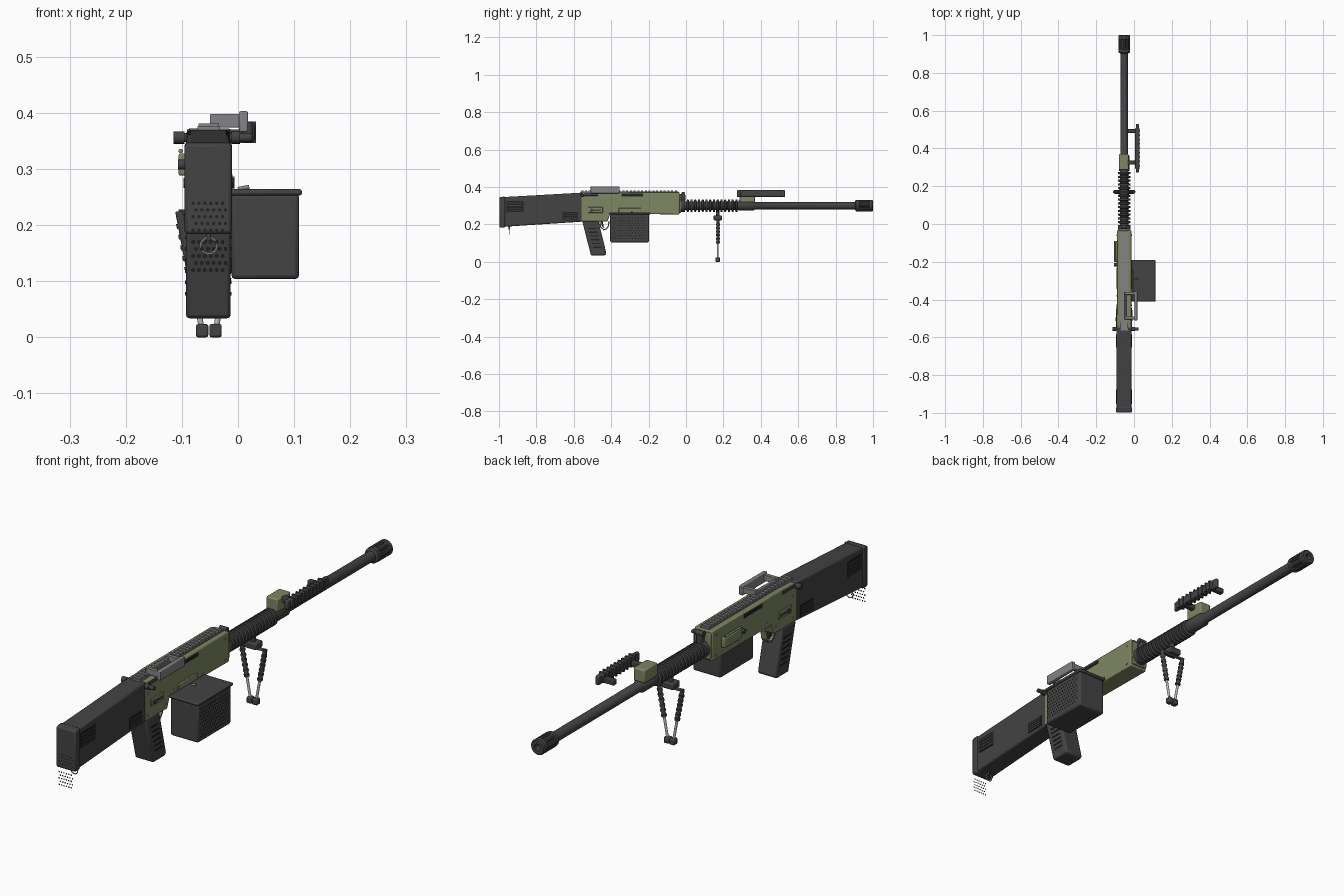
import bpy, bmesh, math
from mathutils import Vector

if "Cube" in bpy.data.objects:
    bpy.data.objects.remove(bpy.data.objects["Cube"])


def material(name, r, g, b):
    m = bpy.data.materials.new(name)
    m.use_nodes = True
    m.diffuse_color = (r, g, b, 1)
    m.node_tree.nodes["Principled BSDF"].inputs["Base Color"].default_value = (r, g, b, 1)
    return m


CHARCOAL = material("charcoal", .056, .056, .056)
BLACK = material("black", .016, .016, .016)
OLIVE = material("olive green", .21, .24, .125)
GREY = material("mid grey", .23, .23, .24)
SILVER = material("silver", .5, .5, .5)
CX, CZ = -.052, .30  # barrel axis


def finish(name, bm, mat, bevel=0, smooth=False):
    bmesh.ops.recalc_face_normals(bm, faces=bm.faces)
    me = bpy.data.meshes.new(name)
    bm.to_mesh(me)
    bm.free()
    me.materials.append(mat)
    ob = bpy.data.objects.new(name, me)
    bpy.context.collection.objects.link(ob)
    if bevel:
        mod = ob.modifiers.new("bevel", "BEVEL")
        mod.width, mod.segments, mod.limit_method = bevel, 2, "ANGLE"
    if smooth or bevel:
        bpy.ops.object.select_all(action="DESELECT")
        ob.select_set(True)
        bpy.context.view_layer.objects.active = ob
        bpy.ops.object.shade_smooth_by_angle(angle=math.radians(35))
    return ob


def prism(name, profile, x0, x1, mat, bevel=0):
    """Side profile of (y, z) points stretched from x0 to x1."""
    bm = bmesh.new()
    face = bm.faces.new([bm.verts.new((x0, y, z)) for y, z in profile])
    ext = bmesh.ops.extrude_face_region(bm, geom=[face])["geom"]
    bmesh.ops.translate(bm, vec=(x1 - x0, 0, 0),
                        verts=[v for v in ext if isinstance(v, bmesh.types.BMVert)])
    return finish(name, bm, mat, bevel)


def block(name, x, y, z, mat, bevel=0):
    return prism(name, [(y[0], z[0]), (y[1], z[0]), (y[1], z[1]), (y[0], z[1])],
                 x[0], x[1], mat, bevel)


def rod(name, a, b, r, mat, sides=16):
    a, b = Vector(a), Vector(b)
    bm = bmesh.new()
    bmesh.ops.create_cone(bm, cap_ends=True, segments=sides, radius1=r, radius2=r,
                          depth=(b - a).length)
    bm.transform((b - a).to_track_quat("Z", "Y").to_matrix().to_4x4())
    bmesh.ops.translate(bm, vec=(a + b) / 2, verts=bm.verts)
    return finish(name, bm, mat, smooth=True)


def lathe(name, profile, mat, sides=24):
    """Spin (y, radius) points round the barrel axis."""
    bm = bmesh.new()
    vs = [bm.verts.new((CX + r, y, CZ)) for y, r in profile]
    es = [bm.edges.new(p) for p in zip(vs, vs[1:])]
    bmesh.ops.spin(bm, geom=vs + es, cent=(CX, 0, CZ), axis=(0, 1, 0),
                   angle=math.tau, steps=sides)
    bmesh.ops.remove_doubles(bm, verts=bm.verts, dist=1e-5)
    return finish(name, bm, mat, smooth=True)


def dots(name, origin, u, v, nu, nv, r, mat):
    """Staggered grid of small flat round holes."""
    o, u, v = Vector(origin), Vector(u), Vector(v)
    bm = bmesh.new()
    for j in range(nv):
        for i in range(nu):
            c = o + u * (i + .5 * (j % 2)) + v * j
            bm.faces.new([bm.verts.new(c + r * (math.cos(k * math.pi / 4) * u.normalized()
                          + math.sin(k * math.pi / 4) * v.normalized())) for k in range(8)])
    return finish(name, bm, mat)


# Stock with butt pad, vents, hole pattern and sling ring
prism("stock", [(-.975, .187), (-.55, .215), (-.55, .37), (-.975, .346)], -.092, -.014, CHARCOAL, .007)
prism("butt_pad", [(-.998, .184), (-.967, .184), (-.967, .349), (-.998, .345)], -.095, -.011, CHARCOAL, .006)
for side, x in (("left", -.0137), ("right", -.0923)):
    for part, y0, z0, w, h in (("rear", -.96, .265, .09, .06), ("front", -.66, .222, .08, .045)):
        block(f"{part}_vent_{side}", (x - .001, x + .001), (y0, y0 + w), (z0, z0 + h), BLACK)
        for i in range(4):
            z = z0 + h * (i + .6) / 4.4
            block(f"{part}_vent_slat_{side}", (x - .002, x + .002), (y0 + .006, y0 + w - .006),
                  (z - .002, z + .002), CHARCOAL)
dots("butt_holes", (-.08, -.9995, .191), (.0105, 0, 0), (0, 0, .012), 6, 5, .0032, BLACK)
dots("lower_holes", (-.08, -.9995, .12), (.0105, 0, 0), (0, 0, .0125), 6, 5, .0032, BLACK)
bpy.ops.mesh.primitive_torus_add(major_radius=.0145, minor_radius=.0022, major_segments=24,
                                 minor_segments=8, location=(CX, -.945, .163),
                                 rotation=(math.pi / 2, 0, 0))
ring = bpy.context.object
ring.name = "sling_ring"
ring.data.materials.append(SILVER)
rod("sling_ring_stud", (CX, -.945, .172), (CX, -.945, .195), .004, CHARCOAL)

# Receiver
prism("receiver", [(-.56, .215), (-.42, .215), (-.405, .257), (-.035, .253), (-.035, .372),
                   (-.47, .372), (-.56, .365)], -.091, -.013, OLIVE, .004)
block("receiver_front_plate", (-.086, -.018), (-.04, -.026), (.262, .362), OLIVE, .003)
block("top_rail", (-.072, -.032), (-.565, -.04), (.368, .376), GREY)
for i in range(26):
    y = -.56 + i * .02
    block("rail_tooth", (-.07, -.034), (y, y + .011), (.375, .381), GREY)
for side, x in (("left", -.013), ("right", -.091)):
    block(f"ejection_slot_{side}", (x - .002, x + .002), (-.345, -.23), (.35, .364), BLACK)
    block(f"rear_slot_{side}", (x - .003, x + .003), (-.55, -.47), (.352, .365), CHARCOAL, .002)
    block(f"selector_plate_{side}", (x - .003, x + .003), (-.525, -.445), (.262, .292), OLIVE, .002)
    rod(f"selector_{side}", (x - .006, -.505, .275), (x + .006, -.505, .275), .009, CHARCOAL)
    block(f"selector_lever_{side}", (x - .005, x + .005), (-.505, -.455), (.271, .279), CHARCOAL)
    for y, z in ((-.06, .27), (-.06, .35), (-.2, .27), (-.38, .275), (-.43, .24), (-.54, .235), (-.54, .32)):
        rod(f"rivet_{side}", (x - .002, y, z), (x + .002, y, z), .0045, GREY, 10)
block("side_cover", (-.106, -.09), (-.2, -.09), (.288, .328), OLIVE, .004)
rod("side_cover_hinge", (-.102, -.195, .332), (-.102, -.095, .332), .004, OLIVE)
rod("charging_knob", (-.107, -.215, .308), (-.09, -.215, .308), .009, CHARCOAL)
block("feed_lip", (-.014, -.006), (-.36, -.24), (.265, .287), OLIVE, .002)

# Rear cross pin with knobs
rod("cross_pin", (-.108, -.555, .356), (.025, -.555, .356), .008, CHARCOAL)
rod("pin_knob_right", (-.115, -.555, .356), (-.095, -.555, .356), .011, CHARCOAL)
rod("pin_knob_left", (-.012, -.555, .356), (.004, -.555, .356), .011, CHARCOAL)

# Open sight frame on top
for y in (-.505, -.375):
    block("sight_frame_arm", (-.05, .005), (y, y + .016), (.374, .398), GREY, .002)
block("sight_frame_side", (.002, .018), (-.51, -.355), (.366, .403), GREY, .003)
block("sight_frame_inner", (-.05, -.04), (-.505, -.36), (.376, .392), GREY, .002)

# Grip, trigger and guard
prism("grip", [(-.555, .218), (-.468, .218), (-.425, .042), (-.435, .034), (-.508, .034)],
      -.093, -.013, CHARCOAL, .007)
for side, x in (("left", -.0125), ("right", -.0935)):
    for i in range(6):
        z = .075 + i * .02
        y = -.425 - (z - .042) * .245
        block(f"grip_groove_{side}", (x - .001, x + .001), (y - .065, y - .02), (z, z + .006), BLACK)
prism("trigger", [(-.456, .218), (-.446, .218), (-.44, .19), (-.436, .18), (-.45, .19)],
      -.058, -.046, BLACK)
guard = [(-.464, .218), (-.46, .185), (-.44, .168), (-.424, .172), (-.412, .19), (-.408, .218)]
inner = [(-.457, .218), (-.454, .188), (-.438, .175), (-.427, .178), (-.418, .193), (-.415, .218)]
for i in range(5):
    prism("trigger_guard", [guard[i], guard[i + 1], inner[i + 1], inner[i]], -.065, -.039, OLIVE)

# Ammunition box
block("ammo_box", (-.012, .109), (-.405, -.198), (.104, .256), CHARCOAL, .007)
block("ammo_box_lid", (-.014, .114), (-.411, -.191), (.253, .264), CHARCOAL, .004)
rod("ammo_box_latch", (0, -.29, .264), (.02, -.29, .268), .004, GREY)
dots("ammo_box_holes", (.1125, -.392, .126), (0, .0152, 0), (0, 0, .0135), 12, 9, .0036, BLACK)

# Barrel, ribbed shroud and muzzle
shroud = [(-.03, 0), (-.03, .034), (-.005, .034), (-.005, .023)]
for i in range(14):
    y = .003 + i * .02
    shroud += [(y, .023), (y + .002, .034), (y + .011, .034), (y + .013, .023)]
lathe("barrel_shroud", shroud + [(.29, .023), (.29, 0)], CHARCOAL)
lathe("barrel", [(.28, 0), (.28, .027), (.36, .027), (.37, .02), (.93, .02), (.93, 0)], CHARCOAL)
lathe("muzzle", [(.902, .018), (.908, .03), (.925, .03), (.93, .025), (.975, .025), (.98, .031),
                 (.995, .031), (1, .027), (1, .013), (.96, .013), (.96, 0)], CHARCOAL)
for i in range(8):
    a = i * math.tau / 8
    d = Vector((math.cos(a), 0, math.sin(a))) * .025
    c = Vector((CX, 0, CZ))
    rod("muzzle_rib", c + d + Vector((0, .915, 0)), c + d + Vector((0, .99, 0)), .006, CHARCOAL, 8)
rod("bore", (CX, .959, CZ), (CX, .962, CZ), .0125, BLACK)

# Front sight post
block("sight_post", (-.064, -.04), (-.027, -.004), (.325, .36), CHARCOAL, .003)
rod("sight_post_drum", (-.068, -.015, .363), (-.036, -.015, .363), .011, CHARCOAL)

# Side carry handle on its mount
block("handle_mount", (-.079, -.029), (.287, .37), (.318, .37), OLIVE, .005)
block("handle_grip", (.006, .03), (.29, .51), (.348, .383), CHARCOAL, .006)
block("handle_core", (.01, .026), (.272, .53), (.346, .384), CHARCOAL, .006)
for i in range(9):
    y = .305 + i * .023
    block("handle_rib", (.004, .032), (y, y + .008), (.346, .385), CHARCOAL)
for y in (.325, .492):
    block("handle_strut", (-.036, .014), (y - .01, y + .01), (.348, .37), CHARCOAL, .003)

# Bipod, legs folded together at the feet
block("bipod_head", (CX - .026, CX + .026), (.148, .192), (.222, .247), CHARCOAL, .004)
rod("bipod_neck", (CX, .17, .24), (CX, .17, .28), .01, CHARCOAL)
rod("bipod_axle", (CX - .054, .17, .222), (CX + .054, .17, .222), .006, CHARCOAL)
for name, s in (("left", 1), ("right", -1)):
    top, foot = Vector((CX + s * .052, .17, .225)), Vector((CX + s * .012, .17, .012))
    rod(f"bipod_sleeve_{name}", top, top.lerp(foot, .6), .008, CHARCOAL, 12)
    for i in range(6):
        rod(f"bipod_ridge_{name}", top.lerp(foot, .1 + i * .09), top.lerp(foot, .14 + i * .09),
            .0105, CHARCOAL, 12)
    rod(f"bipod_rod_{name}", top.lerp(foot, .58), foot, .005, SILVER, 12)
    block(f"bipod_foot_{name}", (foot.x - .011, foot.x + .011), (.158, .182), (0, .024), CHARCOAL, .004)
